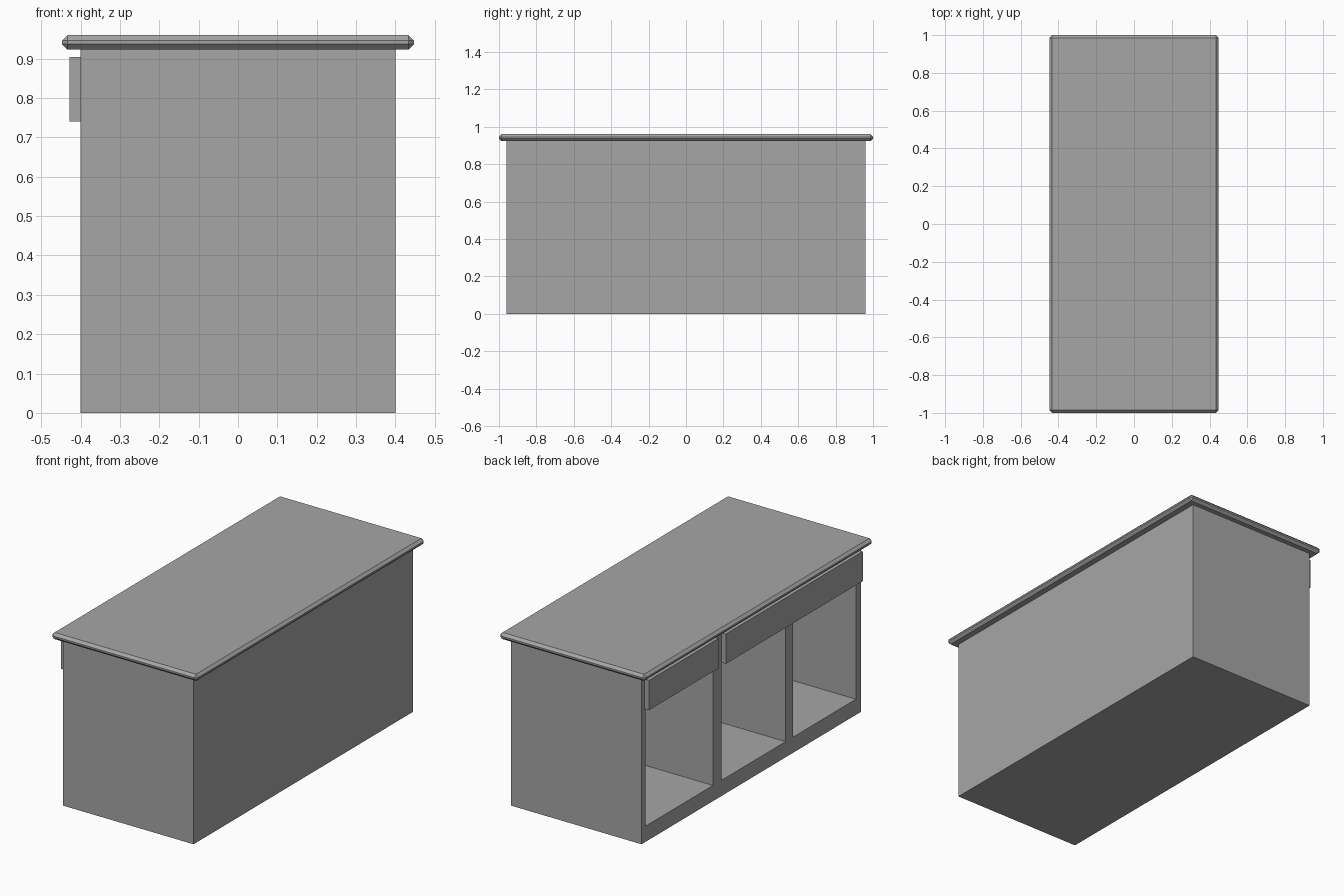
import bpy

cube = bpy.data.objects.get("Cube")
if cube:
    bpy.data.objects.remove(cube, do_unlink=True)

grey = bpy.data.materials.new("plain_grey")
grey.use_nodes = True
colour = (0.38, 0.38, 0.38, 1)
grey.diffuse_color = colour
grey.node_tree.nodes["Principled BSDF"].inputs["Base Color"].default_value = colour


def box(name, x, y, z, bevel=0):
    """Box spanning the given (low, high) ranges, optionally chamfered."""
    spans = (x, y, z)
    bpy.ops.mesh.primitive_cube_add(size=1, location=[sum(s) / 2 for s in spans])
    obj = bpy.context.object
    obj.name = name
    obj.scale = [s[1] - s[0] for s in spans]
    bpy.ops.object.transform_apply(location=False, rotation=False, scale=True)
    obj.data.materials.append(grey)
    if bevel:
        mod = obj.modifiers.new("chamfer", 'BEVEL')
        mod.width = bevel
        mod.segments = 1
    return obj


HALF_X, HALF_Y = 0.40, 0.96
WALL = 0.035
FLOOR, RAIL, TOP = 0.087, 0.74, 0.923
INNER = HALF_X - WALL

# Carcass: base, solid drawer section and closed back
box("base", (-HALF_X, HALF_X), (-HALF_Y, HALF_Y), (0, FLOOR))
box("drawer_section", (-HALF_X, HALF_X), (-HALF_Y, HALF_Y), (RAIL, TOP))
box("back_panel", (INNER, HALF_X), (-HALF_Y, HALF_Y), (FLOOR, RAIL))

# Upright walls between and beside the three open bays
uprights = {
    "left_wall": (0.925, HALF_Y),
    "left_divider": (0.262, 0.335),
    "right_divider": (-0.366, -0.30),
    "right_wall": (-HALF_Y, -0.915),
}
for name, span in uprights.items():
    box(name, (-HALF_X, INNER), span, (FLOOR, RAIL))

# One short and one long drawer front
for name, span in (("short_drawer_front", (0.325, 0.935)),
                   ("long_drawer_front", (-0.935, 0.262))):
    box(name, (-0.428, -HALF_X), span, (RAIL, 0.905))

# Overhanging worktop with chamfered edges
box("worktop", (-0.447, 0.447), (-1, 1), (TOP, 0.96), 0.014)
